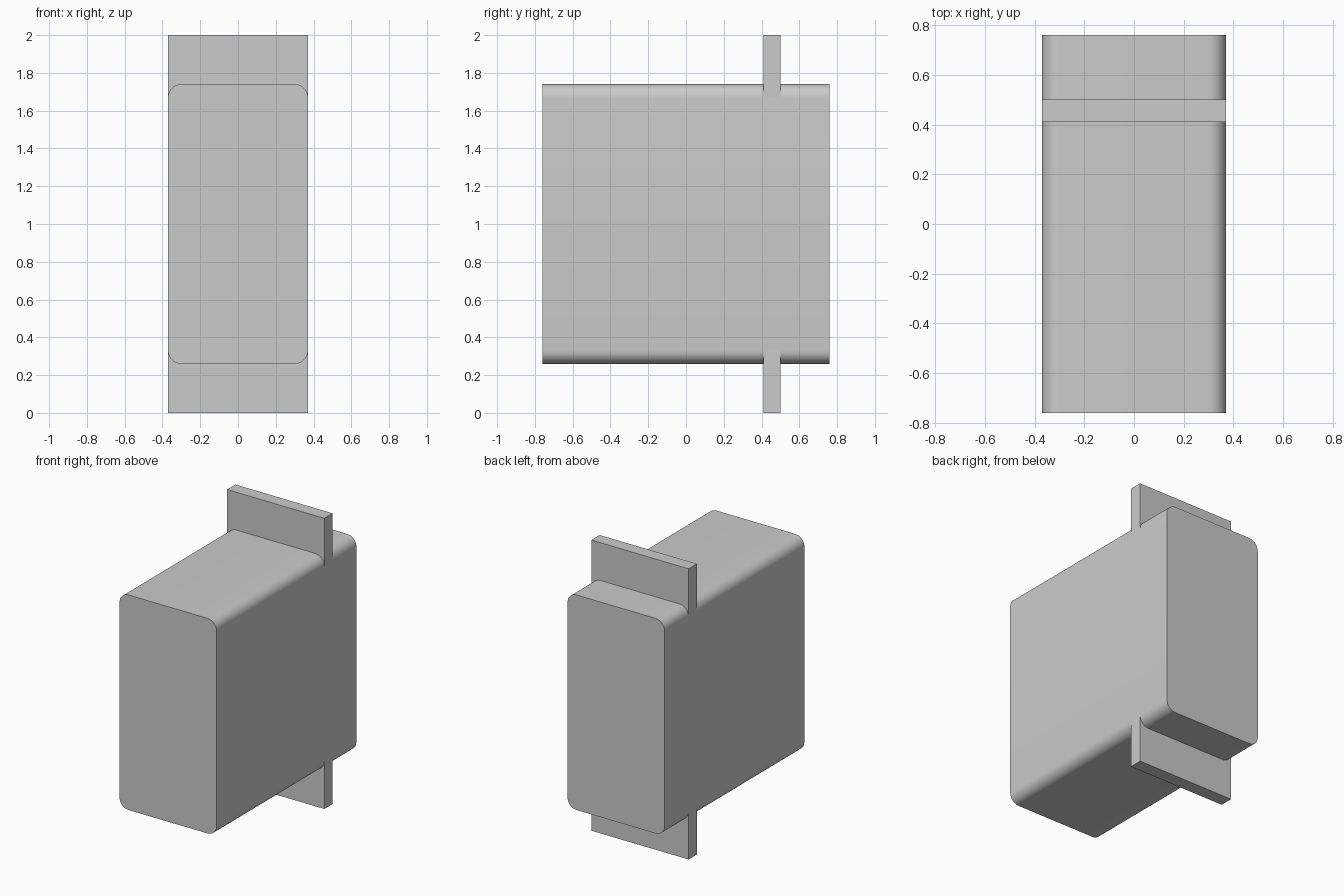
import bpy
import bmesh
import math

if "Cube" in bpy.data.objects:
    bpy.data.objects.remove(bpy.data.objects["Cube"], do_unlink=True)

WIDTH, DEPTH, HEIGHT = 0.74, 1.52, 1.48
RADIUS = 0.07
MID_Z = 1.0

grey = bpy.data.materials.new("plain grey")
grey.use_nodes = True
colour = (0.6, 0.6, 0.6, 1)
grey.diffuse_color = colour
grey.node_tree.nodes["Principled BSDF"].inputs["Base Color"].default_value = colour


def box(name, size, centre, radius=0):
    """Box whose edges running front to back can be rounded."""
    bm = bmesh.new()
    bmesh.ops.create_cube(bm, size=1)
    bmesh.ops.scale(bm, vec=size, verts=bm.verts)
    if radius:
        long_edges = [e for e in bm.edges
                      if abs(e.verts[0].co.y - e.verts[1].co.y) > size[1] / 2]
        bmesh.ops.bevel(bm, geom=long_edges, offset=radius, segments=10,
                        profile=0.5, affect='EDGES')
    mesh = bpy.data.meshes.new(name)
    bm.to_mesh(mesh)
    bm.free()
    mesh.materials.append(grey)
    obj = bpy.data.objects.new(name, mesh)
    obj.location = centre
    bpy.context.collection.objects.link(obj)
    return obj


# Main housing with rounded long edges
housing = box("housing", (WIDTH, DEPTH, HEIGHT), (0, 0, MID_Z), RADIUS)
bpy.ops.object.select_all(action='DESELECT')
housing.select_set(True)
bpy.context.view_layer.objects.active = housing
bpy.ops.object.shade_smooth_by_angle(angle=math.radians(30))

# Mounting flanges above and below, seated where the rounding begins
inner = HEIGHT / 2 - RADIUS
for name, side in (("upper_flange", 1), ("lower_flange", -1)):
    box(name, (WIDTH, 0.09, 1 - inner),
        (0, 0.455, MID_Z + side * (1 + inner) / 2))
